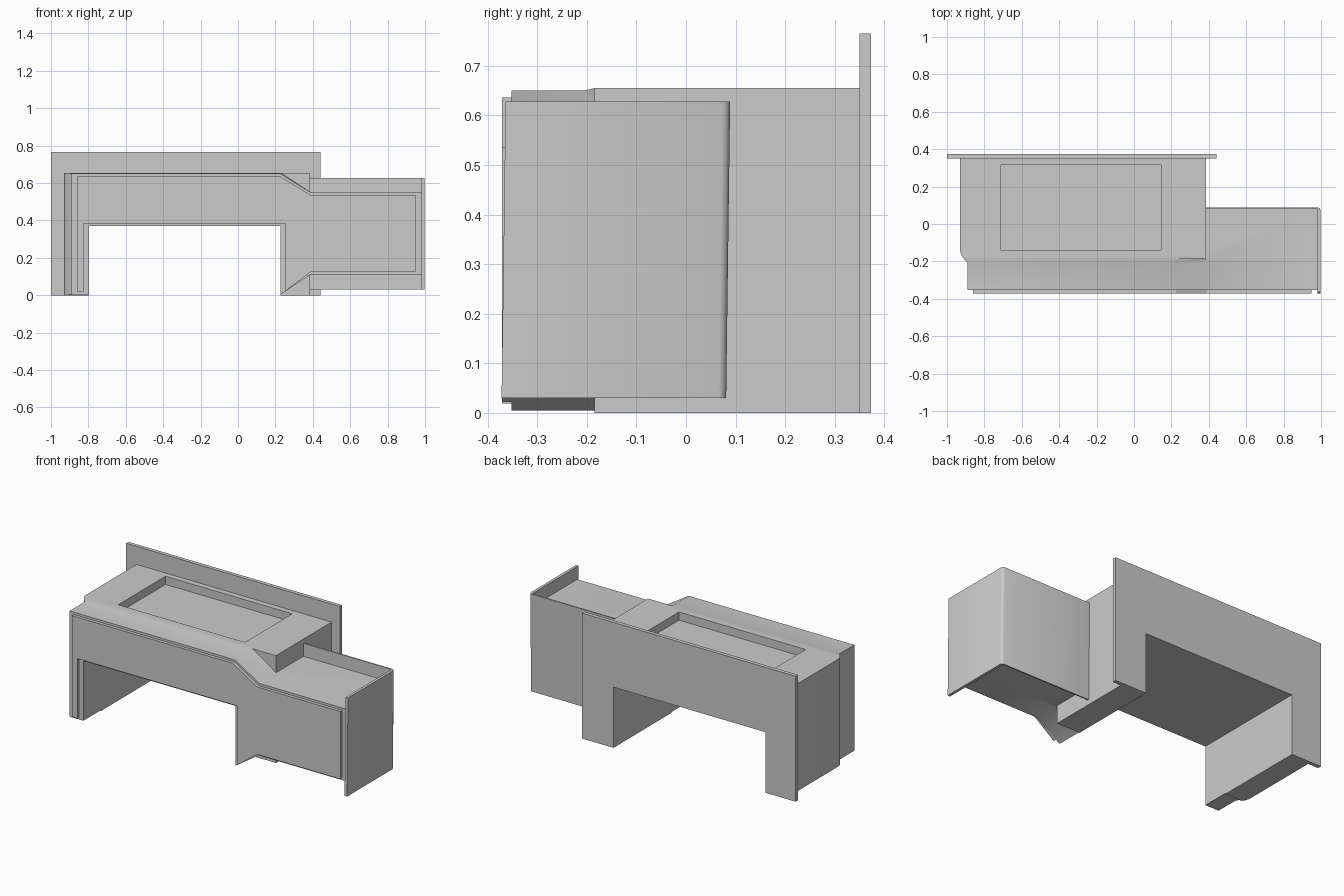
import bpy, bmesh
from mathutils import Matrix

if "Cube" in bpy.data.objects:
    bpy.data.objects.remove(bpy.data.objects["Cube"])


def loft(name, sections):
    """Solid through equally sized point loops (lists of xyz)."""
    bm = bmesh.new()
    loops = [[bm.verts.new(p) for p in s] for s in sections]
    n = len(loops[0])
    for a, b in zip(loops, loops[1:]):
        for i in range(n):
            j = (i + 1) % n
            bm.faces.new((a[i], a[j], b[j], b[i]))
    bm.faces.new(loops[0])
    bm.faces.new(loops[-1])
    bmesh.ops.recalc_face_normals(bm, faces=bm.faces)
    me = bpy.data.meshes.new(name)
    bm.to_mesh(me)
    bm.free()
    ob = bpy.data.objects.new(name, me)
    bpy.context.collection.objects.link(ob)
    return ob


def box(name, x0, x1, y0, y1, z0, z1):
    rect = [(x0, y0), (x1, y0), (x1, y1), (x0, y1)]
    return loft(name, [[(x, y, z) for x, y in rect] for z in (z0, z1)])


def combine(target, other, operation):
    mod = target.modifiers.new(operation, 'BOOLEAN')
    mod.operation, mod.object, mod.solver = operation, other, 'EXACT'
    bpy.context.view_layer.objects.active = target
    bpy.ops.object.modifier_apply(modifier=mod.name)
    bpy.data.objects.remove(other)


def arch(y, left, right, top, bottom=0.0):
    """Bridge outline around the knee opening."""
    return [(x, y, z) for x, z in (
        (left, bottom), (-0.797, bottom), (-0.797, 0.37), (0.228, 0.37),
        (0.228, bottom), (right, bottom), (right, top), (left, top))]


def front_outline(y, left, d=0.0, r=0.98, top=0.65):
    """Bridge outline with the stepped-down side extension, inset by d."""
    leg = -0.797 - 2 * d
    return [(x, y, z) for x, z in (
        (left, 0.005 + d), (leg, 0.005 + d), (leg, 0.37 + d),
        (0.228 + 1.8 * d, 0.37 + d), (0.228 + 1.8 * d, 0.005 + 1.2 * d),
        (0.388, 0.11 + d), (r, 0.11 + d), (r, 0.55 - d), (0.388, 0.55 - d),
        (0.228 - d / 3, top - d), (left, top - d))]


# Back plate with the opening
loft("back_plate", [arch(y, -1.0, 0.442, 0.765) for y in (0.35, 0.373)])

# Main body, left side curving in toward the front
body = loft("main_body", [arch(y, l, 0.386, t) for y, l, t in (
    (0.35, -0.93, 0.655), (-0.14, -0.93, 0.655), (-0.165, -0.924, 0.655),
    (-0.185, -0.911, 0.655))])

# Front fascia section and side extension core
fascia = loft("front_fascia", [front_outline(y, l, top=t) for y, l, t in (
    (-0.185, -0.911, 0.655), (-0.207, -0.89, 0.65), (-0.352, -0.89, 0.65))])
core = box("side_shelf", 0.386, 0.98, -0.2, 0.079, 0.11, 0.55)
combine(body, fascia, 'UNION')
combine(body, core, 'UNION')

# Shallow recess in the top
combine(body, box("recess_cutter", -0.71, 0.145, -0.14, 0.315, 0.605, 0.8), 'DIFFERENCE')

# Inset front panel
loft("front_panel", [front_outline(y, -0.86, 0.014, 0.95) for y in (-0.352, -0.371)])

# Side guard: back wall and end plate, rounded at the shared corner
plan = [(0.386, 0.077), (0.98, 0.077), (0.98, -0.368), (0.997, -0.368),
        (0.997, 0.07), (0.992, 0.08), (0.982, 0.085), (0.386, 0.085)]
guard = loft("side_guard", [[(x, y + s, z) for x, y in plan]
                            for z, s in ((0.03, -0.004), (0.628, 0.004))])

# Smooth the rounded edges only
for ob in (body, guard):
    bpy.ops.object.select_all(action='DESELECT')
    ob.select_set(True)
    bpy.context.view_layer.objects.active = ob
    bpy.ops.object.shade_smooth_by_angle(angle=0.7)
